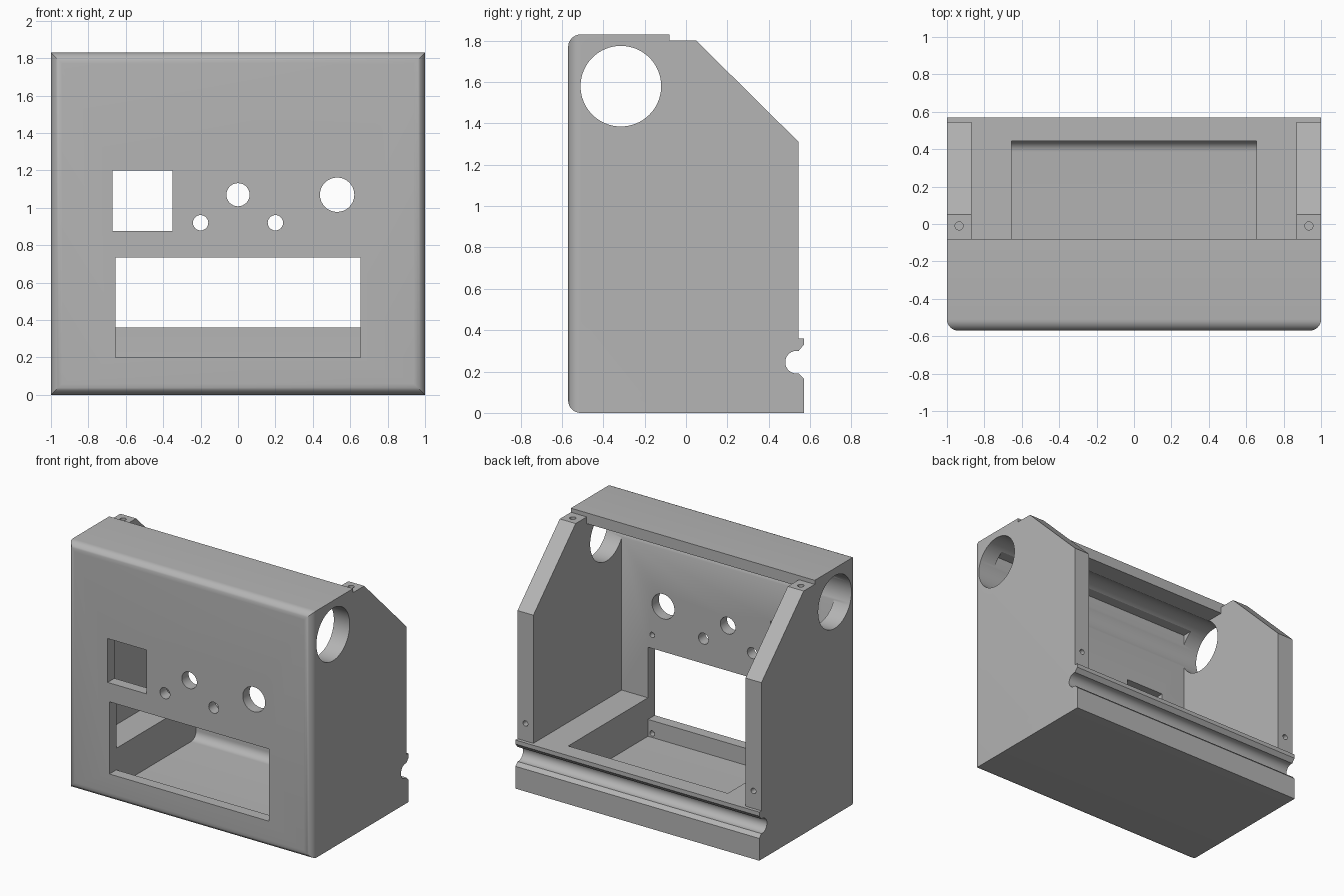
import bpy, bmesh, math
from mathutils import Matrix, Vector

cube = bpy.data.objects.get("Cube")
if cube:
    bpy.data.objects.remove(cube, do_unlink=True)

grey = bpy.data.materials.new("plain grey")
grey.use_nodes = True
grey.diffuse_color = (0.46, 0.46, 0.46, 1)
grey.node_tree.nodes["Principled BSDF"].inputs["Base Color"].default_value = (0.46, 0.46, 0.46, 1)


def finish(bm, name):
    bmesh.ops.recalc_face_normals(bm, faces=bm.faces[:])
    mesh = bpy.data.meshes.new(name)
    bm.to_mesh(mesh)
    bm.free()
    mesh.materials.append(grey)
    obj = bpy.data.objects.new(name, mesh)
    bpy.context.collection.objects.link(obj)
    return obj


def side_extrusion(profile, half):
    """Extrude a (y, z) profile from x = -half to x = half."""
    bm = bmesh.new()
    face = bm.faces.new([bm.verts.new((-half, y, z)) for y, z in profile])
    new = bmesh.ops.extrude_face_region(bm, geom=[face])["geom"]
    moved = [v for v in new if isinstance(v, bmesh.types.BMVert)]
    bmesh.ops.translate(bm, verts=moved, vec=(2 * half, 0, 0))
    return bm


def cut(body, cutter):
    mod = body.modifiers.new("cut", "BOOLEAN")
    mod.operation = "DIFFERENCE"
    mod.solver = "EXACT"
    mod.object = cutter
    bpy.context.view_layer.objects.active = body
    bpy.ops.object.modifier_apply(modifier=mod.name)
    bpy.data.objects.remove(cutter, do_unlink=True)


def box(x0, x1, y0, y1, z0, z1):
    bm = bmesh.new()
    bmesh.ops.create_cube(bm, size=1)
    for v in bm.verts:
        v.co = Vector(((x0, x1)[v.co.x > 0], (y0, y1)[v.co.y > 0], (z0, z1)[v.co.z > 0]))
    return finish(bm, "box_cutter")


def drill(centre, radius, depth, axis, sides=32):
    bm = bmesh.new()
    turn = Vector((0, 0, 1)).rotation_difference(Vector(axis)).to_matrix().to_4x4()
    bmesh.ops.create_cone(bm, cap_ends=True, segments=sides, radius1=radius, radius2=radius,
                          depth=depth, matrix=Matrix.Translation(centre) @ turn)
    return finish(bm, "drill_cutter")


# Outer body: side profile with sloped shoulder and round cable groove
FRONT, BACK, POST = -0.57, 0.57, 0.545
groove = [(0.535 + 0.055 * math.cos(a), 0.245 + 0.055 * math.sin(a))
          for a in [math.radians(280 - 200 * i / 16) for i in range(17)]]
profile = [(FRONT, 0), (BACK, 0), (BACK, 0.165)] + groove
profile += [(BACK, 0.33), (BACK, 0.36), (POST, 0.36), (POST, 1.31),
            (0.05, 1.80), (-0.08, 1.80), (-0.08, 1.83), (FRONT, 1.83)]
bm = side_extrusion(profile, 1)
# Rounded border around the front face
rim = [e for e in bm.edges if all(abs(v.co.y - FRONT) < 1e-5 for v in e.verts)]
bmesh.ops.bevel(bm, geom=rim, offset=0.06, segments=8, profile=0.5, affect="EDGES")
body = finish(bm, "enclosure_body")

# Open interior between the side walls, under the roof
INNER, SHELF, CEILING = -0.49, 0.36, 1.75
cavity = [(INNER, SHELF), (0.8, SHELF), (0.8, 2), (-0.08, 2), (-0.08, CEILING), (INNER, CEILING)]
cut(body, finish(side_extrusion(cavity, 0.87), "cavity_cutter"))

# Sunken floor between the shelves, coved at the back
cove = [(0.385 + 0.06 * math.sin(a), 0.135 - 0.06 * math.cos(a))
        for a in [math.pi / 2 * i / 8 for i in range(9)]]
pit = [(INNER, 0.075)] + cove + [(0.445, 0.5), (INNER, 0.5)]
cut(body, finish(side_extrusion(pit, 0.655), "pit_cutter"))

# Front panel openings
cut(body, box(-0.655, 0.655, -0.7, -0.4, 0.2, 0.735))
cut(body, box(-0.67, -0.35, -0.7, -0.4, 0.875, 1.2))
for x, z, r in [(0, 1.07, 0.062), (0.53, 1.07, 0.092), (-0.2, 0.92, 0.041), (0.2, 0.92, 0.041)]:
    cut(body, drill((x, -0.55, z), r, 0.4, (0, 1, 0)))

# Large round holes through both side walls
cut(body, drill((0, -0.315, 1.58), 0.195, 3, (1, 0, 0), 64))

# Screw holes: post tops, post backs and around the wide window
for side in (-1, 1):
    cut(body, drill((side * 0.935, -0.01, 1.8), 0.022, 0.2, (0, 0, 1), 16))
    cut(body, drill((side * 0.935, POST, 0.49), 0.02, 0.2, (0, 1, 0), 16))
    for z in (0.105, 0.835):
        cut(body, drill((side * 0.62, INNER, z), 0.02, 0.08, (0, 1, 0), 16))

bpy.ops.object.select_all(action="DESELECT")
body.select_set(True)
bpy.context.view_layer.objects.active = body
bpy.ops.object.shade_smooth_by_angle(angle=math.radians(30))
